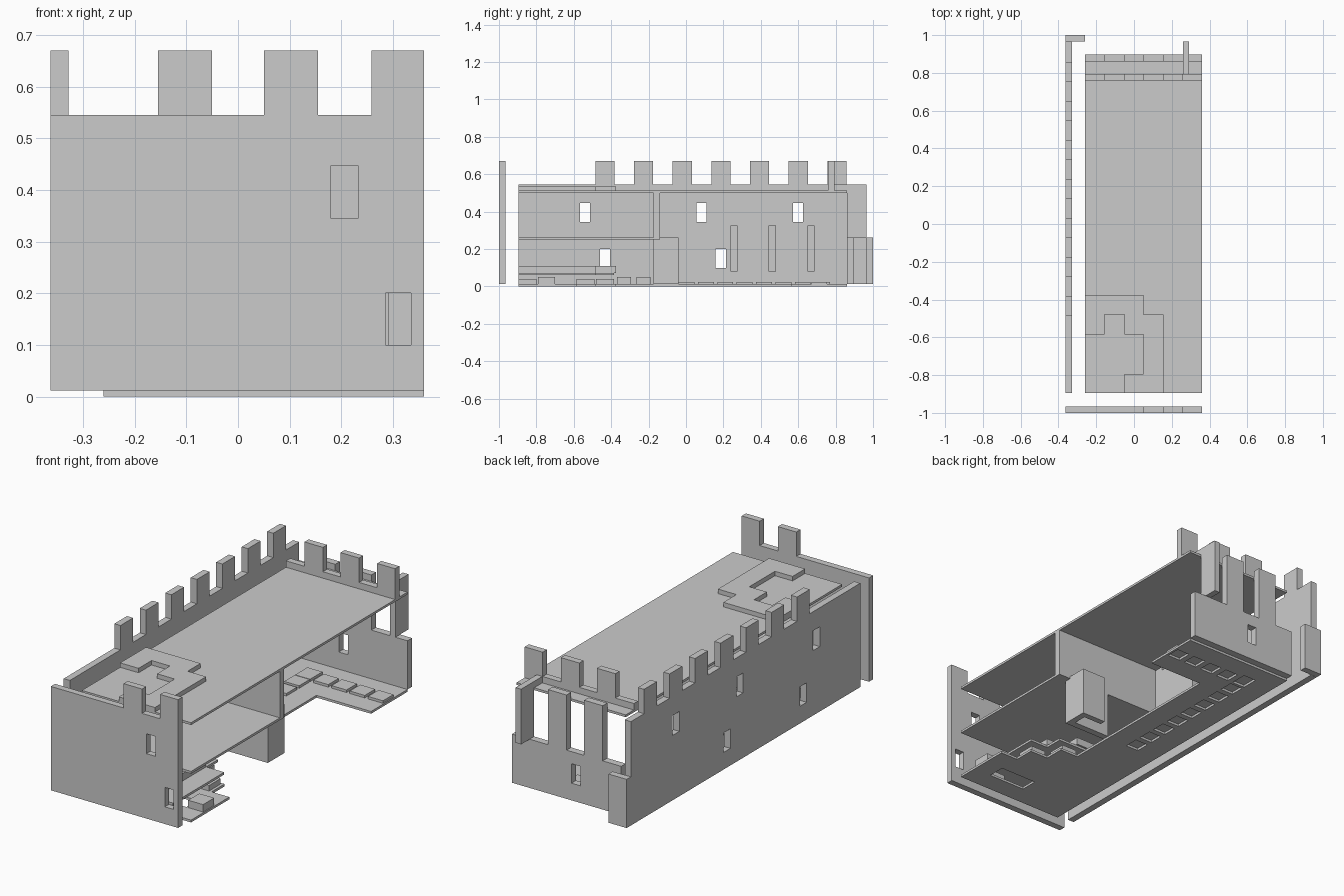
import bpy, bmesh

if "Cube" in bpy.data.objects:
    bpy.data.objects.remove(bpy.data.objects["Cube"])

stone = bpy.data.materials.new("grey stone")
stone.diffuse_color = (0.6, 0.6, 0.6, 1)
stone.use_nodes = True
stone.node_tree.nodes["Principled BSDF"].inputs["Base Color"].default_value = stone.diffuse_color


def prism(name, pts, lo, hi, axis="z"):
    """Extrude a 2D outline along an axis, from lo to hi."""
    place = {"x": lambda a, b, c: (c, a, b),
             "y": lambda a, b, c: (a, c, b),
             "z": lambda a, b, c: (a, b, c)}[axis]
    bm = bmesh.new()
    face = bm.faces.new([bm.verts.new(place(a, b, lo)) for a, b in pts])
    ext = bmesh.ops.extrude_face_region(bm, geom=[face])
    verts = [v for v in ext["geom"] if isinstance(v, bmesh.types.BMVert)]
    bmesh.ops.translate(bm, verts=verts, vec=place(0, 0, hi - lo))
    bmesh.ops.recalc_face_normals(bm, faces=bm.faces[:])
    mesh = bpy.data.meshes.new(name)
    bm.to_mesh(mesh)
    bm.free()
    mesh.materials.append(stone)
    ob = bpy.data.objects.new(name, mesh)
    bpy.context.collection.objects.link(ob)
    return ob


def box(name, x0, x1, y0, y1, z0, z1):
    return prism(name, [(x0, y0), (x1, y0), (x1, y1), (x0, y1)], z0, z1)


def cut(target, *bounds):
    """Cut a box-shaped opening."""
    cutter = box(target.name + "_cutter", *bounds)
    cutter.hide_render = True
    cutter.hide_viewport = True
    cutter.display_type = "WIRE"
    mod = target.modifiers.new("opening", "BOOLEAN")
    mod.operation = "DIFFERENCE"
    mod.solver = "EXACT"
    mod.object = cutter


def crenels(start, end, bottom, rim, top, merlons):
    """Outline of a wall with merlons standing on its rim."""
    pts = [(start, bottom), (end, bottom)]
    if merlons[-1][1] < end:
        pts.append((end, rim))
    for a, b in reversed(merlons):
        if b < end:
            pts.append((b, rim))
        pts += [(b, top), (a, top)]
        if a > start:
            pts.append((a, rim))
    if merlons[0][0] > start:
        pts.append((start, rim))
    return pts


XL, XR, YF, YB = -0.26, 0.36, -0.895, 0.86

# front wall with two windows
front = prism("front_wall", crenels(-0.363, 0.36, 0.012, 0.545, 0.67,
              [(0.05, 0.155), (0.258, 0.36)]), -1.0, -0.966, "y")
cut(front, 0.18, 0.232, -1.1, -0.9, 0.345, 0.447)
cut(front, 0.285, 0.335, -1.1, -0.9, 0.1, 0.2)

# long left wall with battlements, windows and shallow inner slots
step = 0.2067
left = prism("left_wall", crenels(YF, 0.965, 0.012, 0.545, 0.67,
             [(-0.485 + i * step, -0.382 + i * step) for i in range(7)]),
             -0.363, -0.328, "x")
for y in (-0.567, 0.055, 0.572):
    cut(left, -0.5, -0.2, y, y + 0.054, 0.345, 0.447)
for y in (-0.46, 0.159):
    cut(left, -0.5, -0.2, y, y + 0.054, 0.1, 0.2)
for y in (0.24, 0.445, 0.652):
    cut(left, -0.34, -0.2, y, y + 0.033, 0.08, 0.325)
box("rear_corner_post", -0.363, -0.26, 0.966, 1.0, 0.012, 0.262)

# low rear wall with columns and one window
rear = prism("rear_wall", crenels(XL, XR, 0.012, 0.262, 0.545,
             [(-0.155, -0.05), (0.05, 0.155)]), YB, 0.897, "y")
cut(rear, -0.03, 0.022, 0.8, 1.0, 0.1, 0.2)
prism("rear_side_fin", [(YB, 0.262), (0.966, 0.262), (0.966, 0.545), (0.793, 0.545),
                        (0.793, 0.512), (YB, 0.512)], 0.26, 0.292, "x")

# roof slab, its rear parapet and the raised stepped platform
box("roof", XL, XR, YF, YB, 0.5, 0.512)
prism("roof_parapet", crenels(XL, XR, 0.512, 0.545, 0.67,
      [(-0.155, -0.05), (0.05, 0.155), (0.258, 0.36)]), 0.76, 0.794, "y")
ring = [(XL, -0.375), (0.05, -0.375), (0.05, -0.48), (0.155, -0.48), (0.155, YF),
        (-0.05, YF), (-0.05, -0.793), (0.05, -0.793), (0.05, -0.585), (-0.05, -0.585),
        (-0.05, -0.48), (-0.155, -0.48), (-0.155, -0.585), (XL, -0.585)]
prism("roof_platform", ring, 0.512, 0.535)

# middle storey
box("middle_floor", XL, XR, YF, -0.14, 0.25, 0.262)
box("upper_partition", XL, XR, -0.175, -0.14, 0.262, 0.5)

# walls of the lower stairwell
box("stairwell_front", 0.05, 0.292, -0.175, -0.14, 0.012, 0.25)
box("stairwell_side", 0.26, 0.292, -0.14, -0.07, 0.012, 0.262)
box("stairwell_rear", 0.155, 0.292, -0.07, -0.04, 0.012, 0.262)

# ground floor with an L-shaped tile channel
ground = prism("ground_floor", [
    (XL, YF), (XR, YF), (XR, -0.585), (0.26, -0.585), (0.26, -0.48), (0.155, -0.48),
    (0.155, -0.375), (0.05, -0.375), (0.05, 0.565), (XR, 0.565), (XR, YB), (XL, YB)],
    0, 0.012)
cut(ground, 0.05, 0.26, -0.79, -0.7, -0.1, 0.05)

# tiles along the left aisle and the rear aisle
pitch, size = 0.1035, 0.085
tiles = [(-0.145, -0.143 + i * pitch) for i in range(9)]
tiles += [(-0.145 + i * pitch, 0.67) for i in range(5)]
for x, y in tiles:
    cut(ground, x + 0.006, x + size - 0.006, y + 0.006, y + size - 0.006, -0.1, 0.05)
    box("tile", x, x + size, y, y + size, 0.012, 0.025)
for y in (-0.37, -0.265):
    box("tall_tile", -0.145, -0.06, y, y + 0.075, 0.012, 0.05)

# stacked stepped platforms near the front
for x, y0, y1, z in ((0.16, -0.585, -0.49, 0.04), (0.05, -0.48, -0.385, 0.04),
                     (0.27, -0.79, -0.7, 0.05), (0.16, -0.895, -0.8, 0.04)):
    box("low_block", x, x + 0.085, y0, y1, 0.012, z)
prism("lower_platform_base", [(XL, YF), (0.258, YF), (0.258, -0.48), (0.155, -0.48),
                              (0.155, -0.385), (XL, -0.385)], 0.06, 0.072)
prism("lower_platform", ring, 0.072, 0.11)
